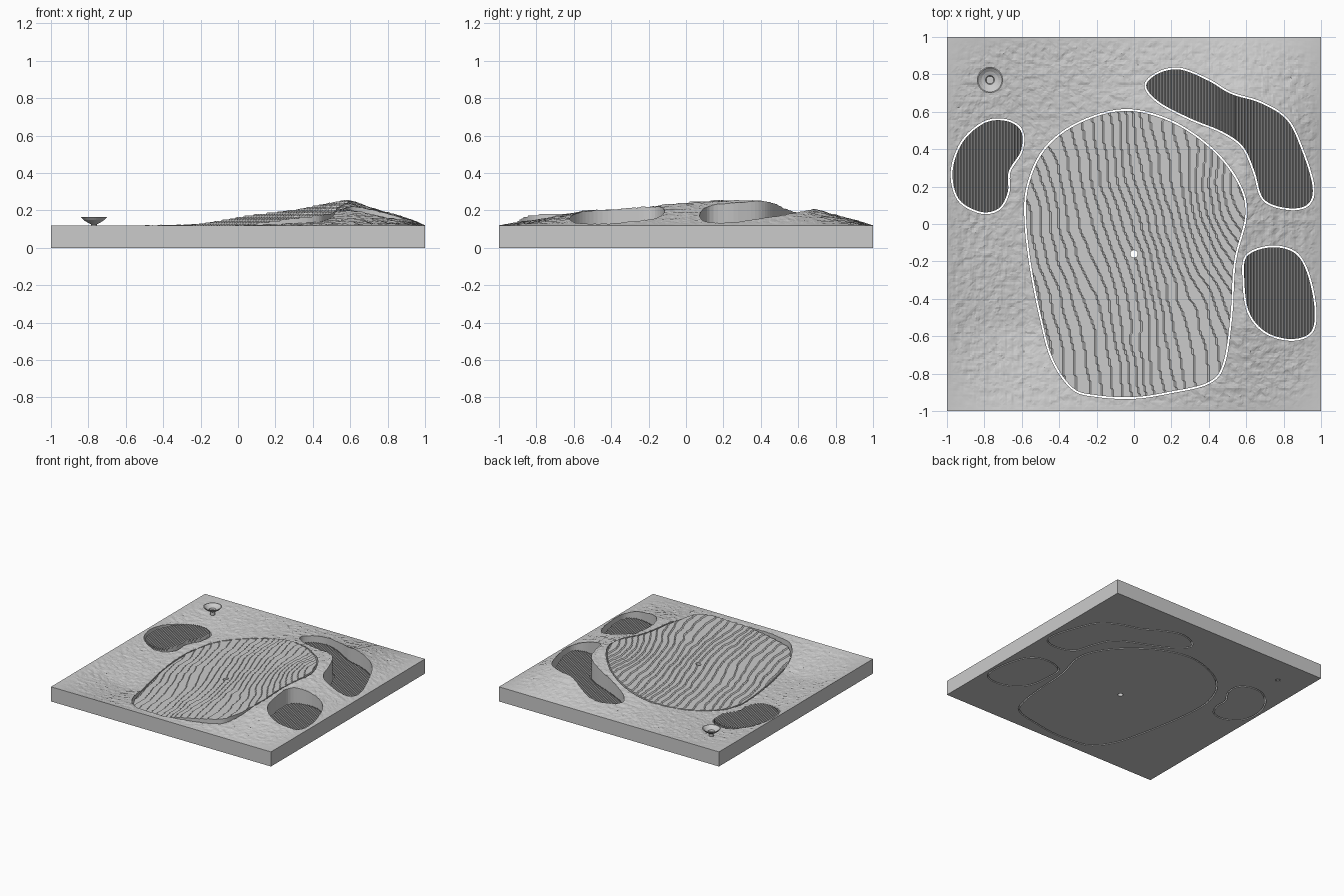
import bpy, bmesh, math
from mathutils import Vector, noise

if "Cube" in bpy.data.objects:
    bpy.data.objects.remove(bpy.data.objects["Cube"])


def material(name, value):
    m = bpy.data.materials.new(name)
    m.use_nodes = True
    color = (value, value, value, 1)
    m.diffuse_color = color
    m.node_tree.nodes["Principled BSDF"].inputs["Base Color"].default_value = color
    return m


GREY = material("light grey", 0.6)
GAP = 0.005
STEP = 0.0075

GREEN = [(-.05, .61), (.2, .55), (.42, .4), (.56, .22), (.6, .05), (.54, -.2), (.52, -.5),
         (.48, -.75), (.4, -.85), (.2, -.9), (0, -.93), (-.2, -.92), (-.33, -.88),
         (-.44, -.72), (-.5, -.5), (-.55, -.25), (-.58, 0), (-.57, .2), (-.48, .4), (-.3, .54)]
BUNKERS = {
    "back_bunker": [(.06, .74), (.13, .81), (.25, .83), (.4, .77), (.52, .7), (.68, .65),
                    (.82, .56), (.9, .4), (.96, .2), (.93, .1), (.82, .08), (.69, .13),
                    (.64, .28), (.58, .41), (.47, .49), (.3, .56), (.13, .65)],
    "left_bunker": [(.6, -.17), (.73, -.12), (.86, -.15), (.93, -.26), (.97, -.45), (.95, -.58),
                    (.84, -.62), (.7, -.58), (.61, -.47), (.585, -.3)],
    "right_bunker": [(-.82, .06), (-.94, .13), (-.975, .28), (-.92, .44), (-.8, .545),
                     (-.68, .555), (-.6, .5), (-.6, .39), (-.665, .28), (-.67, .17), (-.72, .08)],
}
CUP = (0, -.16)
DISH = (-.77, .77)


def smooth_outline(points, grow, parts=6):
    """Closed Catmull-Rom curve through clockwise points, pushed outwards by grow."""
    p = [Vector(q) for q in points]
    n = len(p)
    out = []
    for i in range(n):
        a, b, c, d = (p[(i + k) % n] for k in (-1, 0, 1, 2))
        for s in range(parts):
            t = s / parts
            out.append(b + ((c - a) * t + (2 * a - 5 * b + 4 * c - d) * t ** 2
                            + (3 * b - a - 3 * c + d) * t ** 3) / 2)
    m = len(out)
    normals = [(out[(i + 1) % m] - out[i - 1]).normalized() for i in range(m)]
    return [q + Vector((-t.y, t.x)) * grow for q, t in zip(out, normals)]


def circle(center, radius, sides=32):
    return [Vector(center) + Vector((math.cos(a), math.sin(a))) * radius
            for a in (-2 * math.pi * i / sides for i in range(sides))]


def finish(name, bm):
    bmesh.ops.recalc_face_normals(bm, faces=bm.faces)
    mesh = bpy.data.meshes.new(name)
    bm.to_mesh(mesh)
    bm.free()
    mesh.materials.append(GREY)
    obj = bpy.data.objects.new(name, mesh)
    bpy.context.collection.objects.link(obj)
    return obj


def prism(name, outline, low, high):
    bm = bmesh.new()
    base = bm.faces.new([bm.verts.new((q.x, q.y, low)) for q in outline])
    top = bmesh.ops.extrude_face_region(bm, geom=[base])["geom"]
    bmesh.ops.translate(bm, vec=(0, 0, high - low),
                        verts=[v for v in top if isinstance(v, bmesh.types.BMVert)])
    return finish(name, bm)


def height_block(name, height, columns, rows, center=(0, 0), half=(1, 1)):
    """Solid block from z = 0 up to a height field."""
    bm = bmesh.new()
    bmesh.ops.create_grid(bm, x_segments=columns, y_segments=rows, size=1)
    for v in bm.verts:
        v.co.x = center[0] + v.co.x * half[0]
        v.co.y = center[1] + v.co.y * half[1]
        v.co.z = height(v.co.x, v.co.y)
    rim = [e for e in bm.edges if e.is_boundary]
    skirt = bmesh.ops.extrude_edge_only(bm, edges=rim)["geom"]
    for v in skirt:
        if isinstance(v, bmesh.types.BMVert):
            v.co.z = 0
    bmesh.ops.contextual_create(bm, geom=[e for e in bm.edges if e.is_boundary])
    bmesh.ops.triangulate(bm, faces=bm.faces)
    return finish(name, bm)


def boolean(obj, tool, operation):
    mod = obj.modifiers.new("cut", "BOOLEAN")
    mod.operation, mod.object, mod.solver = operation, tool, "MANIFOLD"
    bpy.context.view_layer.objects.active = obj
    bpy.ops.object.modifier_apply(modifier=mod.name)
    bpy.data.objects.remove(tool)


def slope(x, y):
    """Broad tilt of the ground, high at the right and back, with a crest."""
    crest = .03 * math.exp(-((x - .55) / .25) ** 2 - ((y - .15) / .35) ** 2)
    roll = .012 * noise.noise((x * 2.5, y * 1.5, 3)) + .003 * noise.noise((x * 7, y * 7, 8))
    return .14 + .135 * x + .035 * y + crest + roll


def rough(x, y):
    fade = min(1, (1 - abs(x)) / .42) * min(1, (1 - abs(y)) / .45)
    bumps = noise.noise((x * 28, y * 28, 1)) + .6 * noise.noise((x * 60, y * 60, 5))
    return .12 + (slope(x, y) - .12) * fade + .005 * bumps * min(1, fade * 8)


def terraced(x, y):
    return round(slope(x, y) / STEP) * STEP


def ribs(x, y):
    return .1 - .03 * (round(x / .008) % 2)


# rough ground with openings for the inserts
ground = height_block("rough_ground", rough, 180, 180)
openings = [smooth_outline(GREEN, GAP)] + [smooth_outline(b, GAP) for b in BUNKERS.values()]
for outline in openings:
    boolean(ground, prism("cutter", outline, -1, 1), "DIFFERENCE")
boolean(ground, prism("cutter", circle(DISH, .02), -1, 1), "DIFFERENCE")

# terraced putting surface with a cup hole
green = height_block("terraced_green", terraced, 150, 190, (.01, -.16), (.64, .82))
boolean(green, prism("cutter", smooth_outline(GREEN, -GAP), -1, 1), "INTERSECT")
boolean(green, prism("cutter", circle(CUP, .02), -1, 1), "DIFFERENCE")

# ribbed bunker inserts
for name, points in BUNKERS.items():
    xs, ys = zip(*points)
    left = math.floor((min(xs) - .02) / .008) * .008
    count = math.ceil((max(xs) + .02 - left) / .008)
    half = count * .004
    bunker = height_block(name, ribs, count, 1, (left + half, (min(ys) + max(ys)) / 2),
                          (half, (max(ys) - min(ys)) / 2 + .03))
    boolean(bunker, prism("cutter", smooth_outline(points, -GAP), -1, 1), "INTERSECT")

# flared dish on a short stem
bm = bmesh.new()
profile = [(0, 0), (.016, 0), (.016, .125), (.035, .135), (.055, .148), (.07, .165),
           (.064, .165), (.045, .15), (.024, .142), (.02, .13), (0, .13)]
verts = [bm.verts.new((DISH[0] + r, DISH[1], z)) for r, z in profile]
edges = [bm.edges.new(pair) for pair in zip(verts, verts[1:])]
bmesh.ops.spin(bm, geom=verts + edges, cent=(*DISH, 0), axis=(0, 0, 1),
               angle=2 * math.pi, steps=32, use_duplicate=False)
bmesh.ops.remove_doubles(bm, verts=bm.verts, dist=.0001)
finish("dish", bm)
